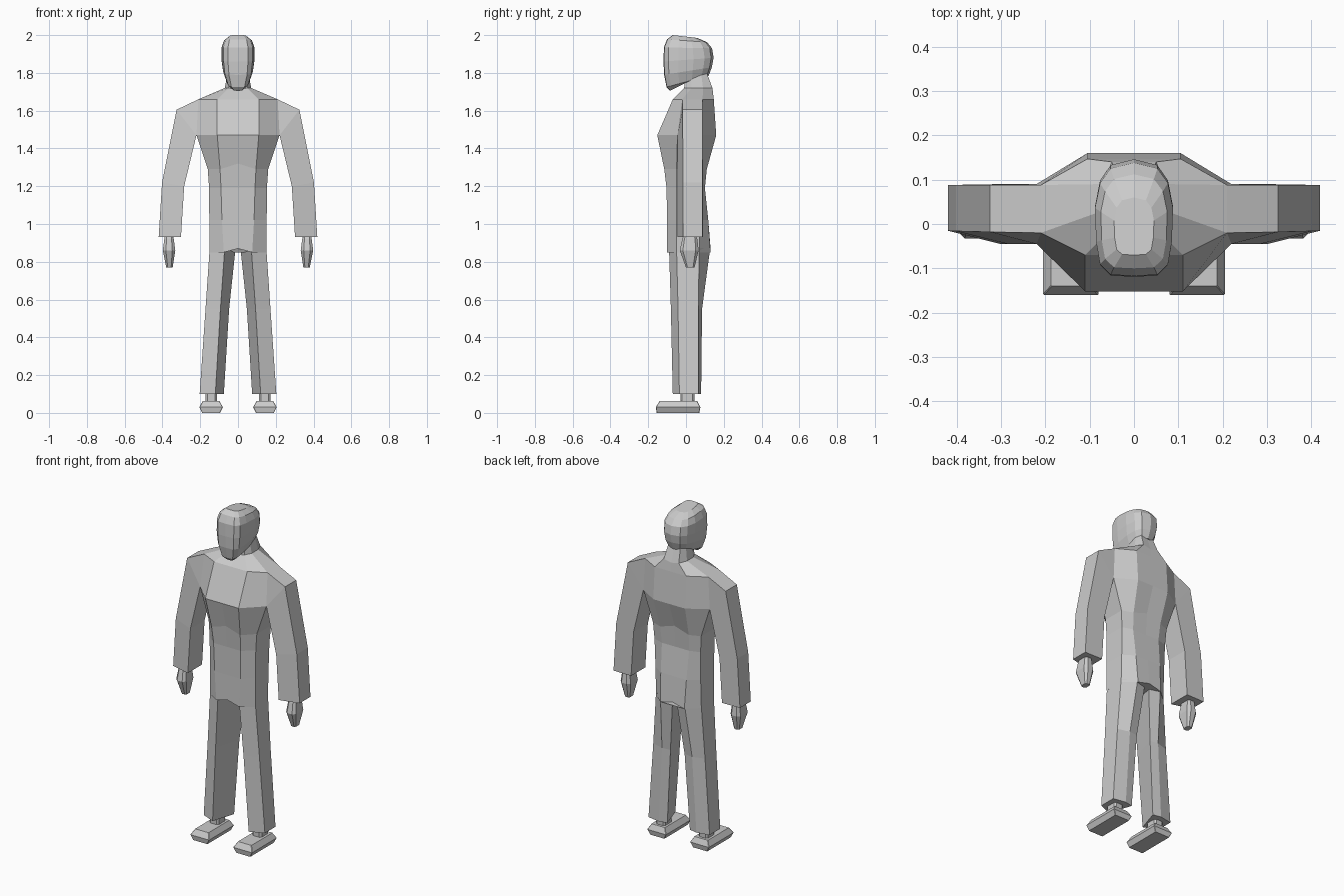
import bpy, bmesh

grey = bpy.data.materials.new("plain grey")
grey.diffuse_color = (0.6, 0.6, 0.6, 1)


def loft(name, rings, mirror=False):
    """Skin a stack of equal-length rings, cap both ends, optionally mirror in x."""
    bm = bmesh.new()
    loops = [[bm.verts.new(p) for p in r] for r in rings]
    n = len(loops[0])
    for a, b in zip(loops, loops[1:]):
        for i in range(n):
            j = (i + 1) % n
            bm.faces.new((a[i], a[j], b[j], b[i]))
    bm.faces.new(loops[0][::-1])
    bm.faces.new(loops[-1])
    bmesh.ops.remove_doubles(bm, verts=bm.verts, dist=0.0005)
    bmesh.ops.recalc_face_normals(bm, faces=bm.faces)
    me = bpy.data.meshes.new(name)
    bm.to_mesh(me)
    bm.free()
    me.materials.append(grey)
    ob = bpy.data.objects.new(name, me)
    bpy.context.collection.objects.link(ob)
    if mirror:
        ob.modifiers.new("mirror", 'MIRROR')
    return ob


def symmetric(half):
    """Complete a half ring whose first and last points lie on x = 0."""
    return half + [(-x, y, z) for x, y, z in half[-2:0:-1]]


# Torso: z, front edge, side front, side back, back edge (each x, y), centre rise
torso = [
    (0.85, (.075, -.10), (.152, -.05), (.15, .07), (.08, .13), .02),
    (1.02, (.085, -.10), (.152, -.05), (.15, .075), (.085, .118), 0),
    (1.19, (.09, -.103), (.153, -.05), (.153, .08), (.09, .10), 0),
    (1.29, (.095, -.115), (.16, -.05), (.16, .085), (.095, .11), .03),
    (1.47, (.11, -.152), (.22, -.045), (.22, .09), (.105, .16), 0),
    (1.66, (.11, -.07), (.21, -.02), (.21, .088), (.105, .147), 0),
    (1.72, (.05, -.01), (.07, .03), (.07, .09), (.05, .14), -.01),
    (1.80, (.04, .00), (.055, .03), (.055, .08), (.04, .11), 0),
]
loft("torso", [symmetric([(0, fe[1], z + c), (*fe, z), (*sf, z), (*sb, z), (*be, z), (0, be[1], z + c)])
               for z, fe, sf, sb, be, c in torso])

# Sleeves: outer x, z, front y then inner x, z, front y
sleeve = [
    (.21, 1.66, -.02, .22, 1.47, -.045),
    (.325, 1.605, -.018, .22, 1.47, -.045),
    (.402, 1.22, -.016, .285, 1.20, -.045),
    (.42, .93, -.015, .302, .93, -.045),
]
loft("sleeve", [[(ox, oy, oz), (ox, .088, oz), (ix, .09, iz), (ix, iy, iz)]
                for ox, oz, oy, ix, iz, iy in sleeve], True)


# Chamfered rectangular ring for hands, ankles and shoes
def box_ring(z, x0, x1, y0, y1, c):
    return [(x0 + c, y0, z), (x1 - c, y0, z), (x1, y0 + c, z), (x1, y1 - c, z),
            (x1 - c, y1, z), (x0 + c, y1, z), (x0, y1 - c, z), (x0, y0 + c, z)]


loft("hand", [box_ring(.95, .345, .385, -.01, .05, .008),
              box_ring(.92, .34, .39, -.02, .06, .012),
              box_ring(.86, .332, .398, -.033, .067, .016),
              box_ring(.77, .346, .38, .0, .045, .008)], True)

# Trouser legs: front ridge, outer front, outer back, back ridge, inner back
loft("trouser_leg", [
    [(.07, -.09, .875), (.15, -.05, .87), (.15, .07, .87), (.08, .128, .87), (.012, .11, .88)],
    [(.093, -.08, .55), (.172, -.042, .55), (.172, .065, .55), (.1, .085, .55), (.047, .08, .55)],
    [(.12, -.07, .10), (.203, -.035, .10), (.203, .066, .10), (.125, .08, .10), (.075, .07, .10)],
], True)

# Ankles and wedge-edged shoes
loft("ankle", [box_ring(z, .112, .172, -.03, .045, .01) for z in (.05, .12)], True)
loft("shoe", [box_ring(0, .095, .19, -.155, .07, .002),
              box_ring(.03, .08, .205, -.16, .076, .002),
              box_ring(.062, .098, .187, -.14, .06, .002)], True)

# Head: front z, back z, front y, back y, half width; bevelled oval outline
outline = [(0, 0), (.6, .01), (.87, .1), (.97, .3), (1, .6), (.87, .82), (.6, .95), (0, 1)]
head = [
    (1.705, 1.79, -.085, .08, .035),
    (1.725, 1.785, -.103, .12, .058),
    (1.79, 1.83, -.116, .137, .08),
    (1.86, 1.88, -.119, .146, .088),
    (1.935, 1.93, -.117, .138, .088),
    (1.978, 1.962, -.10, .112, .075),
    (2.0, 1.985, -.07, .06, .045),
]
loft("head", [symmetric([(u * w, y0 + v * (y1 - y0), z0 + v * (z1 - z0)) for u, v in outline])
              for z0, z1, y0, y1, w in head])
